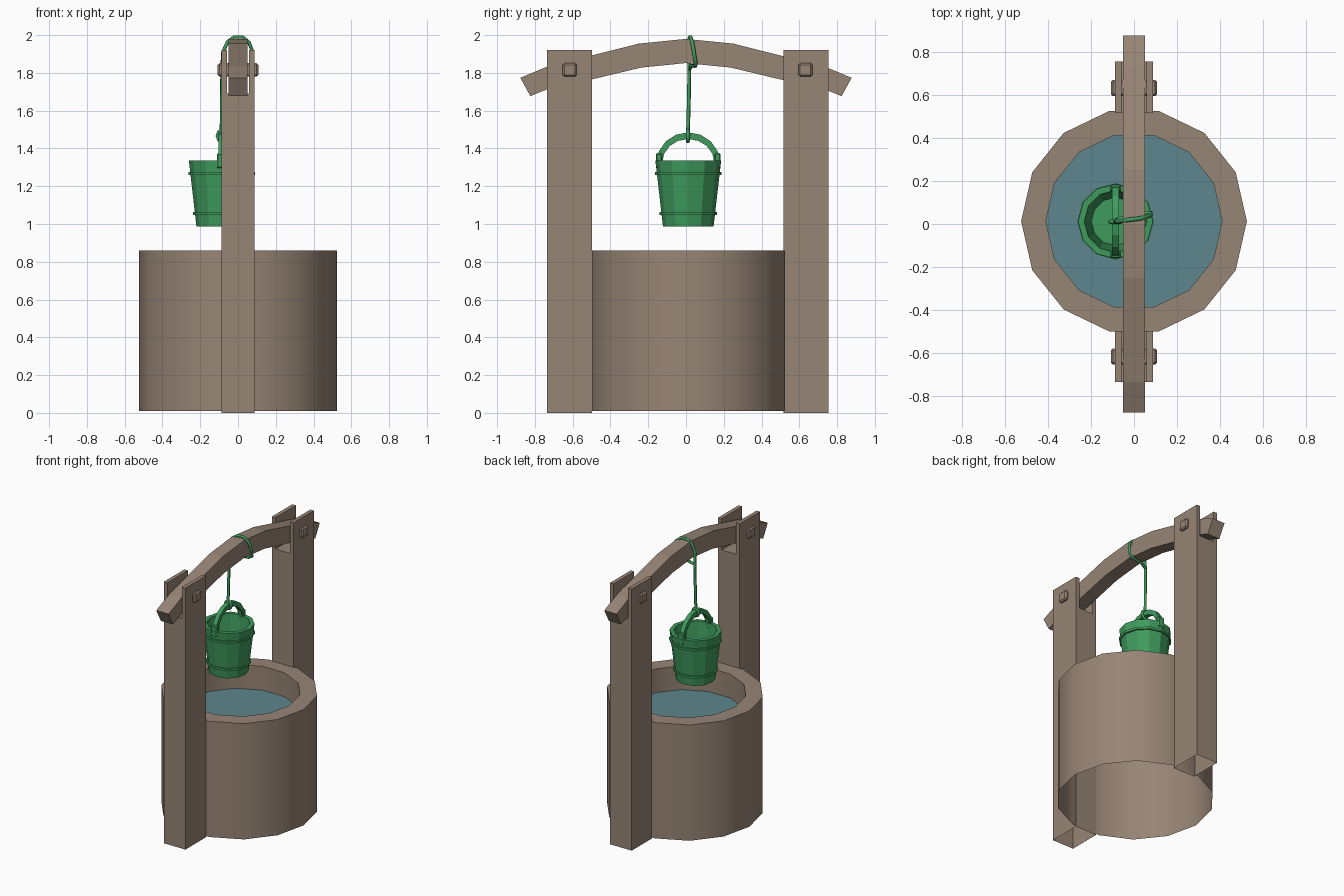
import bpy, bmesh
from math import sin, cos, pi, radians
from mathutils import Vector

if "Cube" in bpy.data.objects:
    bpy.data.objects.remove(bpy.data.objects["Cube"])


def material(name, rgb):
    m = bpy.data.materials.new(name)
    m.diffuse_color = (*rgb, 1)
    m.use_nodes = True
    m.node_tree.nodes["Principled BSDF"].inputs["Base Color"].default_value = m.diffuse_color
    return m


WOOD = material("wood", (0.31, 0.235, 0.18))
GREEN = material("green", (0.05, 0.33, 0.11))
WATER = material("water", (0.11, 0.24, 0.27))


def finish(name, bm, mat):
    me = bpy.data.meshes.new(name)
    bm.to_mesh(me)
    bm.free()
    me.materials.append(mat)
    ob = bpy.data.objects.new(name, me)
    bpy.context.collection.objects.link(ob)
    return ob


def prism(name, pts, axis, lo, hi, mat, open_bottom=False):
    """Extrude a 2D outline along x (points are y,z) or y (points are x,z)."""
    bm = bmesh.new()
    place = (lambda p, d: (d, *p)) if axis == "x" else (lambda p, d: (p[0], d, p[1]))
    a = [bm.verts.new(place(p, lo)) for p in pts]
    b = [bm.verts.new(place(p, hi)) for p in pts]
    bm.faces.new(a)
    bm.faces.new(b)
    for i in range(len(pts)):
        j = (i + 1) % len(pts)
        bm.faces.new((a[i], a[j], b[j], b[i]))
    bmesh.ops.recalc_face_normals(bm, faces=bm.faces)
    if open_bottom:
        low = [f for f in bm.faces if all(v.co.z < 1e-4 for v in f.verts)]
        bmesh.ops.delete(bm, geom=low, context="FACES")
    return finish(name, bm, mat)


def lathe(name, profile, n, cx, cy, mat):
    """Spin (radius, z) points around a vertical axis."""
    bm = bmesh.new()
    rings = [[bm.verts.new((cx + r * cos(2 * pi * i / n), cy + r * sin(2 * pi * i / n), z))
              for i in range(n)] for r, z in profile]
    for lo, hi in zip(rings, rings[1:]):
        for i in range(n):
            j = (i + 1) % n
            bm.faces.new((lo[i], lo[j], hi[j], hi[i]))
    bmesh.ops.remove_doubles(bm, verts=bm.verts, dist=1e-5)
    return finish(name, bm, mat)


def box(name, center, size, mat, bevel=0):
    bm = bmesh.new()
    bmesh.ops.create_cube(bm, size=1)
    for v in bm.verts:
        v.co = Vector(c + s * k for c, s, k in zip(center, size, v.co))
    if bevel:
        bmesh.ops.bevel(bm, geom=bm.edges[:], offset=bevel, segments=1, affect="EDGES")
    return finish(name, bm, mat)


def rope(name, pts, radius):
    cu = bpy.data.curves.new(name, "CURVE")
    cu.dimensions = "3D"
    cu.bevel_depth = radius
    cu.bevel_resolution = 1
    cu.use_fill_caps = True
    sp = cu.splines.new("POLY")
    sp.points.add(len(pts) - 1)
    for p, co in zip(sp.points, pts):
        p.co = (*co, 1)
    cu.materials.append(GREEN)
    ob = bpy.data.objects.new(name, cu)
    bpy.context.collection.objects.link(ob)
    return ob


# Well wall (open underneath) and water surface
wall = lathe("well_wall", [(0.525, 0.01), (0.525, 0.86), (0.41, 0.86), (0.41, 0.68)],
             14, 0, 0.013, WOOD)
bpy.context.view_layer.objects.active = wall
wall.select_set(True)
bpy.ops.object.shade_smooth_by_angle(angle=radians(35))
lathe("water", [(0.41, 0.685), (0, 0.685)], 14, 0, 0.013, WATER)

# Forked posts with a square peg through each fork
w, t, slot = 0.0875, 0.0585, 1.69
fork = [(-w, 0), (w, 0), (w, 1.92), (t, 1.92), (t, slot), (-t, slot), (-t, 1.92), (-w, 1.92)]
for side, s in (("front", -1), ("back", 1)):
    ya, yb = sorted((0.01 + s * 0.507, 0.01 + s * 0.745))
    prism(side + "_post", fork, "y", ya, yb, WOOD, open_bottom=True)
    box(side + "_peg", (0, 0.008 + s * 0.624, 1.816), (0.216, 0.075, 0.072), WOOD, 0.01)

# Bowed crossbeam
top = [(0, 1.98), (0.25, 1.955), (0.5, 1.892), (0.735, 1.833), (0.877, 1.774)]
low = [(0, 1.852), (0.238, 1.828), (0.5, 1.765), (0.70, 1.727), (0.824, 1.677)]
half = top + low[::-1]
outline = half[:-1] + [low[0]] + [(-y, z) for y, z in low[1:] + top[:0:-1]]
prism("crossbeam", outline, "x", -0.05, 0.05, WOOD)

# Bucket shell, hoops
BX, BY = -0.086, 0.012
lathe("bucket", [(0, 0.987), (0.134, 0.987), (0.174, 1.335), (0.145, 1.335),
                 (0.112, 1.02), (0, 1.02)], 12, BX, BY, GREEN)
for name, r, z in (("upper_hoop", 0.176, 1.268), ("lower_hoop", 0.151, 1.056)):
    lathe(name, [(r - 0.015, z - 0.009), (r, z - 0.008), (r + 0.001, z + 0.008),
                 (r - 0.015, z + 0.009)], 12, BX, BY, GREEN)

# Arched handle and its ears
arc = [pi * i / 8 for i in range(9)]
outer = [(BY + 0.168 * cos(a), 1.325 + 0.16 * sin(a)) for a in arc]
inner = [(BY + 0.138 * cos(a), 1.325 + 0.125 * sin(a)) for a in reversed(arc)]
prism("bucket_handle", outer + inner, "x", BX - 0.016, BX + 0.016, GREEN)
for s in (-1, 1):
    box("handle_ear", (BX, BY + s * 0.155, 1.335), (0.05, 0.032, 0.08), GREEN, 0.006)

# Rope: up from the handle, once around the beam, back to the hanging line
rope("rope", [(-0.088, 0.01, 1.47), (-0.086, 0.015, 1.65), (-0.084, 0.018, 1.83),
              (-0.08, 0.012, 1.91), (-0.055, 0.014, 1.965), (-0.02, 0.02, 1.99),
              (0.025, 0.025, 1.99), (0.058, 0.033, 1.962), (0.078, 0.042, 1.91),
              (0.078, 0.052, 1.85), (0.05, 0.05, 1.836), (-0.04, 0.03, 1.838),
              (-0.084, 0.018, 1.82)], 0.01)
knot = rope("rope_knot", [(BX + 0.024 * cos(a), 0.01, 1.467 + 0.03 * sin(a))
                          for a in (pi * k / 4 for k in range(8))], 0.01)
knot.data.splines[0].use_cyclic_u = True
